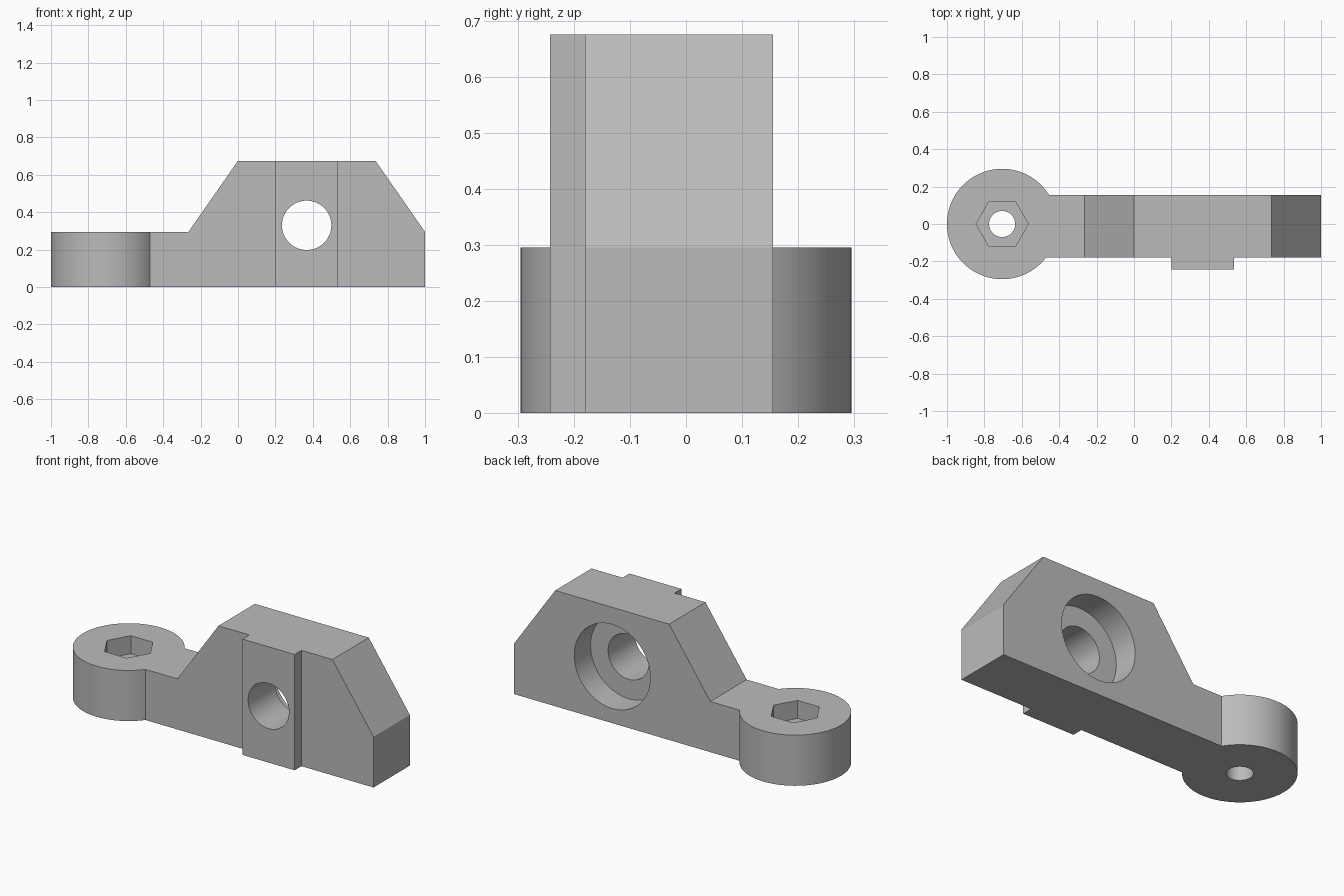
import bpy, bmesh, math

default = bpy.data.objects.get("Cube")
if default:
    bpy.data.objects.remove(default, do_unlink=True)

grey = bpy.data.materials.new("plain grey")
grey.use_nodes = True
grey.diffuse_color = (0.5, 0.5, 0.5, 1)
grey.node_tree.nodes["Principled BSDF"].inputs["Base Color"].default_value = (0.5, 0.5, 0.5, 1)


def prism(name, points, axis, start, end):
    """Extrude a closed outline along y (points are x, z) or z (points are x, y)."""
    def place(p, d):
        return (p[0], d, p[1]) if axis == "y" else (p[0], p[1], d)
    bm = bmesh.new()
    face = bm.faces.new([bm.verts.new(place(p, start)) for p in points])
    grown = bmesh.ops.extrude_face_region(bm, geom=[face])["geom"]
    shift = (0, end - start, 0) if axis == "y" else (0, 0, end - start)
    bmesh.ops.translate(bm, vec=shift, verts=[g for g in grown if isinstance(g, bmesh.types.BMVert)])
    bmesh.ops.recalc_face_normals(bm, faces=bm.faces)
    mesh = bpy.data.meshes.new(name)
    bm.to_mesh(mesh)
    bm.free()
    mesh.materials.append(grey)
    obj = bpy.data.objects.new(name, mesh)
    bpy.context.collection.objects.link(obj)
    return obj


def ring(center, radius, sides):
    turns = [math.tau * i / sides for i in range(sides)]
    return [(center[0] + radius * math.cos(t), center[1] + radius * math.sin(t)) for t in turns]


def rect(x0, x1, y0, y1):
    return [(x0, y0), (x1, y0), (x1, y1), (x0, y1)]


def combine(target, tool, operation):
    mod = target.modifiers.new(tool.name, "BOOLEAN")
    mod.operation = operation
    mod.solver = "EXACT"
    mod.object = tool
    bpy.context.view_layer.objects.active = target
    bpy.ops.object.modifier_apply(modifier=mod.name)
    bpy.data.objects.remove(tool, do_unlink=True)


low, high = 0.295, 0.675
front, back = -0.18, 0.155
eye = (-0.705, 0)
bore = (0.367, 0.33)

# Arm with its raised, sloped block
outline = [(-0.55, 0), (1, 0), (1, low), (0.735, high), (0, high), (-0.265, low), (-0.55, low)]
bracket = prism("bracket_arm", outline, "y", front, back)

# Round end and the upright key on the front
combine(bracket, prism("round_end", ring(eye, 0.295, 96), "z", 0, low), "UNION")
combine(bracket, prism("front_key", rect(0.2, 0.535, -0.243, -0.1), "z", 0, high), "UNION")

# Bolt hole with a counterbore from the back
combine(bracket, prism("bolt_hole", ring(bore, 0.132, 64), "y", -0.5, 0.5), "DIFFERENCE")
combine(bracket, prism("counterbore", ring(bore, 0.245, 64), "y", 0.005, 0.5), "DIFFERENCE")

# Pivot hole with a hexagonal nut pocket from the top
combine(bracket, prism("pivot_hole", ring(eye, 0.07, 48), "z", -0.5, 0.5), "DIFFERENCE")
combine(bracket, prism("nut_pocket", ring(eye, 0.14, 6), "z", low - 0.105, 0.5), "DIFFERENCE")

# Smooth the round walls, keep the edges sharp
bpy.ops.object.select_all(action="DESELECT")
bracket.select_set(True)
bpy.context.view_layer.objects.active = bracket
bpy.ops.object.shade_smooth_by_angle(angle=math.radians(25))
